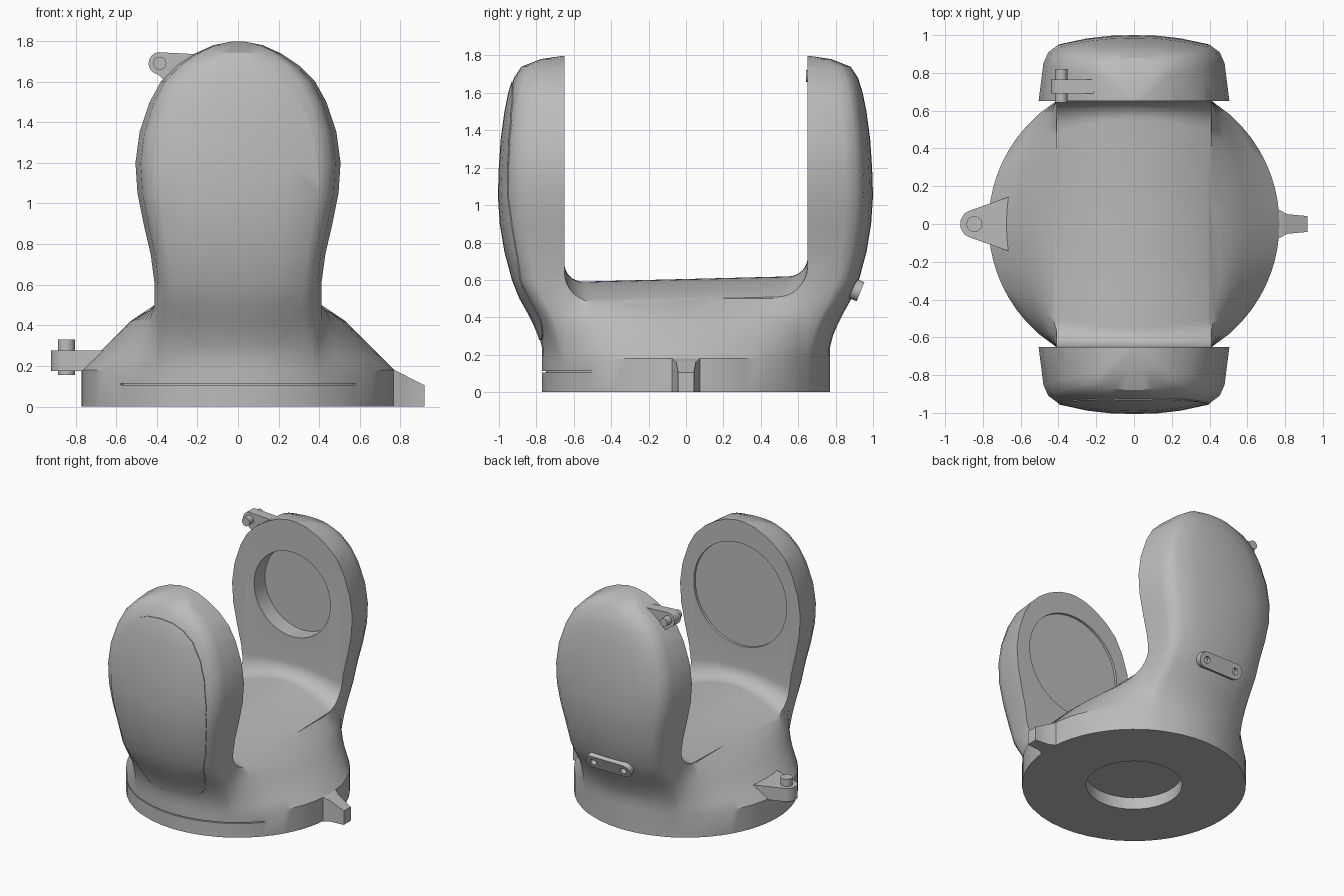
import bpy, bmesh
from math import sin, cos, pi, sqrt, atan2
from mathutils import Vector, Matrix

cube = bpy.data.objects.get("Cube")
if cube:
    bpy.data.objects.remove(cube)

grey = bpy.data.materials.new("plain grey")
grey.use_nodes = True
colour = (0.5, 0.5, 0.5, 1)
grey.diffuse_color = colour
grey.node_tree.nodes["Principled BSDF"].inputs["Base Color"].default_value = colour

R, INNER = 0.77, 0.65          # base radius, inner face of the arms
EDGE = sqrt(R * R - INNER * INNER)


def loft(name, rings):
    """Closed solid through rings of equal point count."""
    bm = bmesh.new()
    loops = [[bm.verts.new(p) for p in ring] for ring in rings]
    n = len(loops[0])
    for lo, hi in zip(loops, loops[1:]):
        for i in range(n):
            j = (i + 1) % n
            bm.faces.new((lo[i], lo[j], hi[j], hi[i]))
    bm.faces.new(loops[0][::-1])
    bm.faces.new(loops[-1])
    bmesh.ops.recalc_face_normals(bm, faces=bm.faces)
    mesh = bpy.data.meshes.new(name)
    bm.to_mesh(mesh)
    bm.free()
    mesh.materials.append(grey)
    obj = bpy.data.objects.new(name, mesh)
    bpy.context.collection.objects.link(obj)
    return obj


def prism(name, outline, axis, lo, hi):
    """Extrude a 2D outline along an axis (y: outline in xz, z: outline in xy)."""
    if axis == "y":
        return loft(name, [[(u, t, v) for u, v in outline] for t in (lo, hi)])
    return loft(name, [[(u, v, t) for u, v in outline] for t in (lo, hi)])


def circle(cx, cy, r, n=48, start=0, sweep=2 * pi):
    steps = n if sweep == 2 * pi else n - 1
    return [(cx + r * cos(start + sweep * i / steps),
             cy + r * sin(start + sweep * i / steps)) for i in range(n)]


def boolean(obj, cutter, operation="DIFFERENCE"):
    mod = obj.modifiers.new("cut", "BOOLEAN")
    mod.operation, mod.object, mod.solver = operation, cutter, "EXACT"
    graph = bpy.context.evaluated_depsgraph_get()
    mesh = bpy.data.meshes.new_from_object(obj.evaluated_get(graph))
    obj.modifiers.clear()
    obj.data = mesh
    bpy.data.objects.remove(cutter)


# Height, arm half width, outer face distance
LEVELS = [(0, EDGE, R), (.18, EDGE, R), (.24, .41, .77), (.3, .41, .785),
          (.36, .41, .81), (.42, .41, .84), (.5, .41, .885), (.6, .41, .925),
          (.75, .43, .965), (.9, .465, .99), (1.05, .495, 1), (1.2, .505, .995),
          (1.35, .485, .985), (1.5, .435, .965), (1.6, .38, .945),
          (1.68, .3, .92), (1.74, .21, .88), (1.78, .12, .78), (1.798, .03, .66)]
# Arm cap section: share of width, share of depth
CAP = [(1, 0), (.95, .58), (.9, .75), (.8, .86), (.5, .95), (.25, .99), (0, 1)]


def section(z, w, depth):
    """Outline at one height: disc below, rounded arms above."""
    waist = max(w, R - max(0, z - .18)) if z < .5 else w
    blend = min(1, max(0, (z - .18) / .4))
    quarter = []
    for i in range(10):
        y = INNER * i / 10
        bulge = (sqrt(R * R - y * y) - EDGE) / (R - EDGE)
        quarter.append((w + (waist - w) * bulge, y))
    for fx, fy in CAP:
        disc = (sqrt(R * R - (EDGE * fx) ** 2) - INNER) / (R - INNER)
        share = disc + (fy - disc) * blend
        quarter.append((w * fx, INNER + (depth - INNER) * share))
    half = quarter + [(-x, y) for x, y in quarter[-2::-1]]
    ring = half + [(x, -y) for x, y in half[-2:0:-1]]
    return [(x, y, z) for x, y in ring]


def envelope(name, grow=0):
    return loft(name, [section(z, w, d + grow) for z, w, d in LEVELS])


# Fork body: one envelope with a saddle-shaped channel cut out
body = envelope("fork_body")
rings = []
for i in range(41):
    x = -.85 + 1.7 * i / 40
    bow = (x / .53) ** 2
    floor, r = .605 - .18 * bow, .1 + .1 * min(bow, 1.2)
    half = [(INNER, 2)] + [(INNER - r + r * cos(a), floor + r - r * sin(a))
                           for a in [pi / 2 * k / 8 for k in range(9)]]
    path = half + [(-y, z) for y, z in half[::-1]]
    rings.append([(x, y, z + .025 * y) for y, z in path])
boolean(body, loft("channel", rings))

# Round recesses in the two inner faces and the underside
boolean(body, prism("rear_recess", circle(0, 1.24, .32), "y", .5, .78))
boolean(body, prism("front_recess", circle(0, 1.24, .39), "y", -.668, -.5))
boolean(body, prism("base_recess", circle(0, 0, .33), "z", -.1, .09))

# Thin slit around the front of the base
span = 1.7
start = -pi / 2 - span / 2
slit = circle(0, 0, .8, 32, start, span) + circle(0, 0, .75, 32, start, span)[::-1]
boolean(body, prism("slit", slit, "z", .106, .114))

# Slightly raised egg-shaped panel on the front arm
side = [(.1, 1.65), (.19, 1.615), (.27, 1.55), (.34, 1.43), (.38, 1.3), (.4, 1.1),
        (.39, .92), (.36, .72), (.31, .5), (.27, .38), (.21, .31), (.13, .28)]
egg = [(0, 1.66)] + side + [(-x, z) for x, z in side[::-1]]
panel = envelope("front_panel", .006)
boolean(panel, prism("egg", egg, "y", -1.1, -.72), "INTERSECT")

# Side wedge on the base
wedge = loft("side_wedge", [[(x, -y, 0), (x, y, 0), (x, y, z), (x, -y, z)]
                            for x, y, z in ((.7, .085, .19), (.77, .075, .18),
                                            (.81, .052, .16), (.918, .042, .105))])

# Lower hinge lug with pin
lug = circle(-.845, 0, .075, 16, pi / 2 + .3, pi - .6) + [(-.63, -.155), (-.5, -.155),
                                                     (-.5, .155), (-.63, .155)]
lower_lug = prism("lower_lug", lug, "z", .175, .275)
lower_pin = prism("lower_pin", circle(-.845, 0, .042, 24), "z", .155, .33)

# Upper hinge lug with pin on the rear arm
lug = circle(-.385, 1.69, .055, 16, pi / 2 - .2, pi) + [(-.33, 1.58), (-.2, 1.6), (-.2, 1.735)]
upper_lug = prism("upper_lug", lug, "y", .69, .765)
upper_pin = prism("upper_pin", circle(-.385, 1.69, .032, 24), "y", .642, .82)

# Rear bar with two holes, leaning with the arm
bar = circle(.13, 0, .055, 16, -pi / 2, pi) + circle(-.13, 0, .055, 16, pi / 2, pi)
rear_bar = prism("rear_bar", bar, "y", -.08, .03)
for s in (-1, 1):
    boolean(rear_bar, prism("hole", circle(s * .125, 0, .024, 20), "y", 0, .1))
lean = atan2(.04, .1)
rear_bar.data.transform(Matrix.Translation(Vector((0, .905, .548)))
                        @ Matrix.Rotation(-lean, 4, "X"))

# Smooth shading with crisp edges
parts = [body, panel, wedge, lower_lug, lower_pin, upper_lug, upper_pin, rear_bar]
bpy.ops.object.select_all(action="DESELECT")
for part in parts:
    part.select_set(True)
bpy.context.view_layer.objects.active = body
bpy.ops.object.shade_smooth_by_angle(angle=pi / 6)
